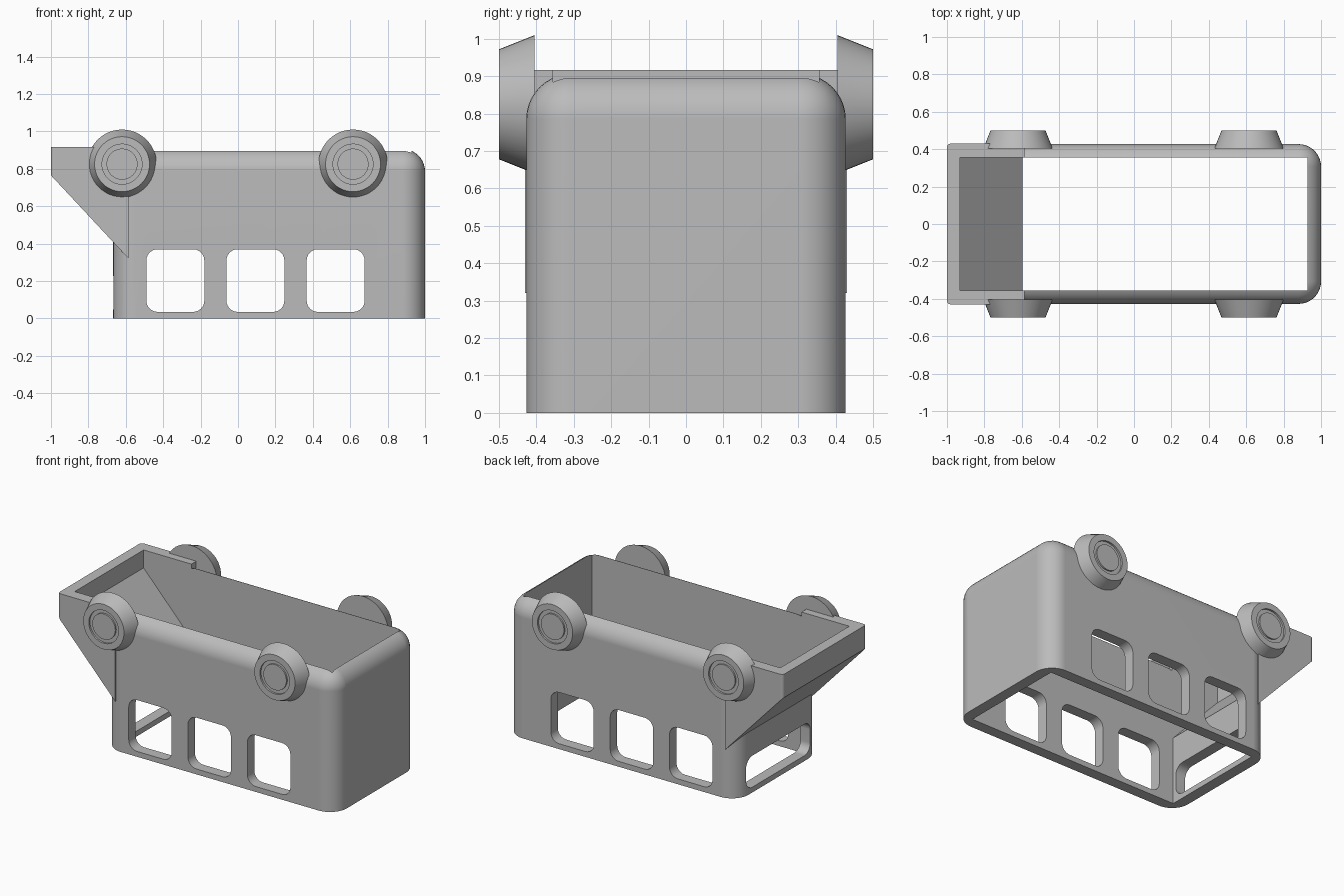
import bpy, bmesh, math
from mathutils import Vector, Matrix

if "Cube" in bpy.data.objects:
    bpy.data.objects.remove(bpy.data.objects["Cube"])

grey = bpy.data.materials.new("plain_grey")
grey.use_nodes = True
colour = (0.5, 0.5, 0.5, 1)
grey.diffuse_color = colour
grey.node_tree.nodes["Principled BSDF"].inputs["Base Color"].default_value = colour


def finish(name, bm):
    bmesh.ops.recalc_face_normals(bm, faces=bm.faces)
    mesh = bpy.data.meshes.new(name)
    bm.to_mesh(mesh)
    bm.free()
    mesh.materials.append(grey)
    obj = bpy.data.objects.new(name, mesh)
    bpy.context.collection.objects.link(obj)
    return obj


def box(name, low, high, radius=0, segments=8, pick=lambda d, mid: True):
    """Box between two corners; edges chosen by pick(direction, midpoint) are rounded."""
    low, high = Vector(low), Vector(high)
    bm = bmesh.new()
    bmesh.ops.create_cube(bm, size=1)
    for v in bm.verts:
        v.co = (low + high) / 2 + v.co * (high - low)
    if radius:
        edges = [e for e in bm.edges
                 if pick((e.verts[0].co - e.verts[1].co).normalized(),
                         (e.verts[0].co + e.verts[1].co) / 2)]
        bmesh.ops.bevel(bm, geom=edges, offset=radius, segments=segments,
                        profile=0.5, affect='EDGES')
    return finish(name, bm)


def prism(name, outline, half_width, radius=0):
    """Side outline in x and z, extruded across y; its front vertical edges can be rounded."""
    bm = bmesh.new()
    face = bm.faces.new([bm.verts.new((x, -half_width, z)) for x, z in outline])
    new = bmesh.ops.extrude_face_region(bm, geom=[face])["geom"]
    for v in new:
        if isinstance(v, bmesh.types.BMVert):
            v.co.y = half_width
    if radius:
        edges = [e for e in bm.edges if all(v.co.x < -0.99 for v in e.verts)
                 and abs(e.verts[0].co.y - e.verts[1].co.y) < 0.01]
        bmesh.ops.bevel(bm, geom=edges, offset=radius, segments=4,
                        profile=0.5, affect='EDGES')
    return finish(name, bm)


def combine(target, tool, operation):
    mod = target.modifiers.new(operation.lower(), 'BOOLEAN')
    mod.operation, mod.object, mod.solver = operation, tool, 'EXACT'
    graph = bpy.context.evaluated_depsgraph_get()
    result = bpy.data.meshes.new_from_object(target.evaluated_get(graph))
    target.modifiers.clear()
    target.data = result
    bpy.data.objects.remove(tool)


def smooth(obj):
    bpy.ops.object.select_all(action='DESELECT')
    obj.select_set(True)
    bpy.context.view_layer.objects.active = obj
    bpy.ops.object.shade_smooth_by_angle(angle=math.radians(28))
    obj.modifiers.new("flat_panels", 'WEIGHTED_NORMAL').keep_sharp = True


# Rounded body shell with the sloping nose
TOP, WALL_Y = 0.906, 0.355
body = box("body_shell", (-0.667, -0.427, 0), (1, 0.427, TOP), 0.12, 10,
           lambda d, mid: abs(d.z) > 0.9 or mid.z > 0.9)
nose = prism("nose", [(-1, 0.917), (-1, 0.765), (-0.585, 0.32), (-0.585, 0.917)],
             0.43, 0.02)
combine(body, nose, 'UNION')

# Hollow interior, open at both ends
combine(body, box("cavity", (-0.595, -WALL_Y, -1), (0.928, WALL_Y, 2)), 'DIFFERENCE')
combine(body, prism("nose_cavity", [(-0.93, 1.2), (-0.93, 0.8), (-0.595, 0.44),
                                    (-0.5, 0.44), (-0.5, 1.2)], WALL_Y), 'DIFFERENCE')

# Side windows and the end window
for x in (-0.335, 0.093, 0.522):
    combine(body, box("side_window", (x - 0.155, -1, 0.035), (x + 0.155, 1, 0.37),
                      0.06, 6, lambda d, mid: abs(d.y) > 0.9), 'DIFFERENCE')
combine(body, box("end_window", (-0.9, -0.33, 0.035), (-0.5, 0.33, 0.24),
                  0.06, 6, lambda d, mid: abs(d.x) > 0.9), 'DIFFERENCE')
smooth(body)


# Tapered wheels with a grooved hub
PROFILE = [(0, 0.405), (0.185, 0.405), (0.147, 0.5), (0.107, 0.5),
           (0.107, 0.488), (0.083, 0.488), (0.083, 0.498), (0, 0.498)]


def wheel(name, x, side):
    bm = bmesh.new()
    verts = [bm.verts.new((r, y * side, 0)) for r, y in PROFILE]
    edges = [bm.edges.new(pair) for pair in zip(verts, verts[1:])]
    bmesh.ops.spin(bm, geom=verts + edges, cent=(0, 0, 0), axis=(0, 1, 0),
                   angle=math.tau, steps=48, use_duplicate=False)
    bmesh.ops.remove_doubles(bm, verts=bm.verts, dist=0.0001)
    bmesh.ops.transform(bm, matrix=Matrix.Translation((x, 0, 0.825)), verts=bm.verts)
    smooth(finish(name, bm))


for end, x in (("nose", -0.62), ("tail", 0.615)):
    for label, side in (("right", -1), ("left", 1)):
        wheel(f"{end}_wheel_{label}", x, side)
